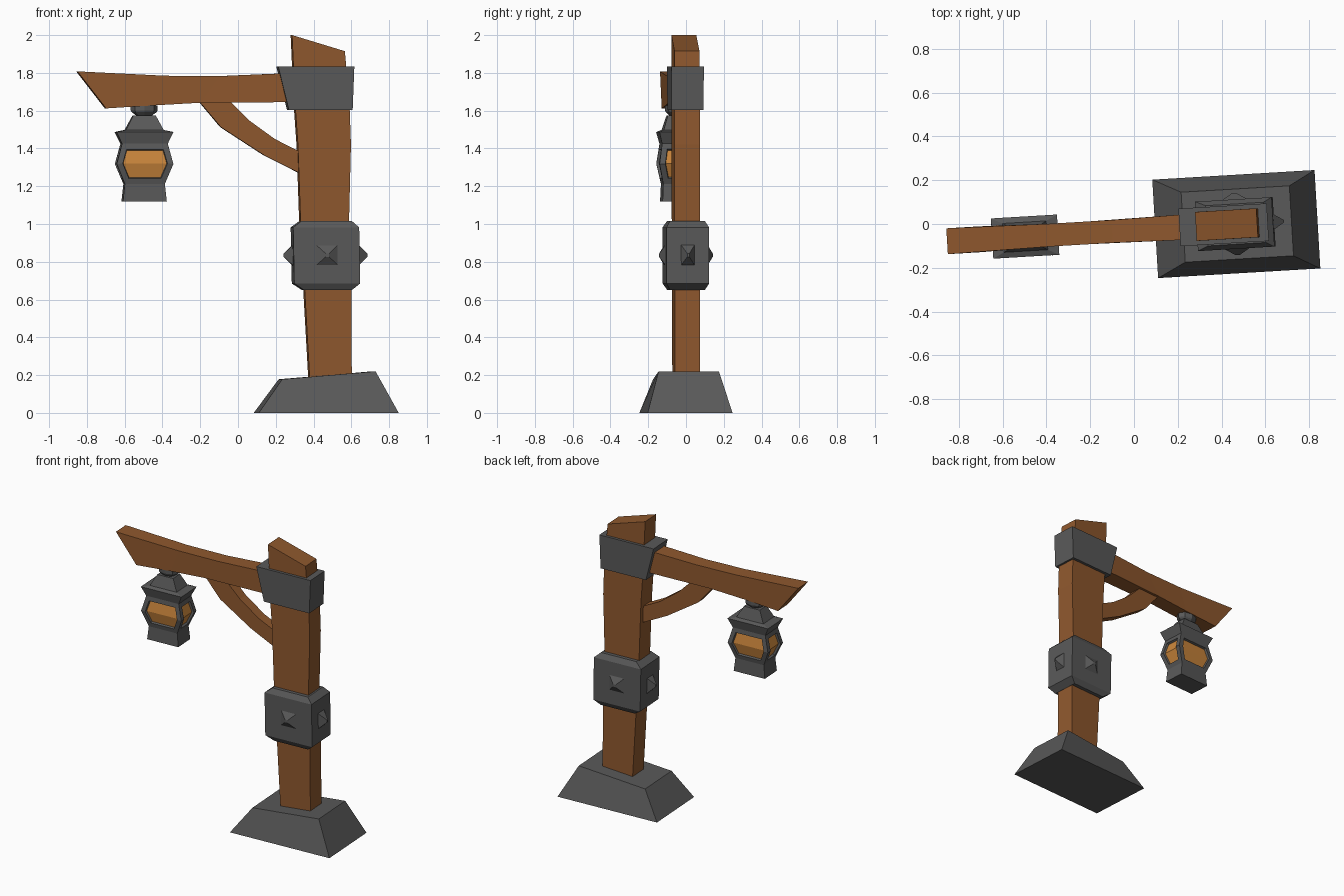
import bpy, bmesh, math
from mathutils import Matrix, Vector

if "Cube" in bpy.data.objects:
    bpy.data.objects.remove(bpy.data.objects["Cube"])

# The whole lamp post is turned slightly about z
PLACE = Matrix.Translation((0, -0.028, 0)) @ Matrix.Rotation(math.radians(3.4), 4, 'Z')


def material(name, rgb):
    m = bpy.data.materials.new(name)
    m.diffuse_color = (*rgb, 1)
    m.use_nodes = True
    m.node_tree.nodes["Principled BSDF"].inputs["Base Color"].default_value = m.diffuse_color
    return m


wood = material("brown_wood", (0.275, 0.098, 0.027))
metal = material("dark_metal", (0.100, 0.100, 0.100))
glass = material("amber_glass", (0.60, 0.24, 0.045))


def loft(name, rings, mat, windows=None):
    """Skin a list of equal-sized vertex rings and cap both ends."""
    bm = bmesh.new()
    rows = [[bm.verts.new(p) for p in ring] for ring in rings]
    n = len(rows[0])
    for a, b in zip(rows, rows[1:]):
        for i in range(n):
            j = (i + 1) % n
            bm.faces.new((a[i], a[j], b[j], b[i]))
    bm.faces.new(rows[0])
    bm.faces.new(rows[-1])
    bmesh.ops.recalc_face_normals(bm, faces=bm.faces)
    if windows:
        windows(bm)
    me = bpy.data.meshes.new(name)
    bm.to_mesh(me)
    bm.free()
    me.materials.append(mat)
    ob = bpy.data.objects.new(name, me)
    ob.matrix_world = PLACE
    bpy.context.collection.objects.link(ob)
    return ob


def strip(name, sections, mat, windows=None):
    """Sections are (x1, z1, x2, z2, half depth in y)."""
    rings = [[(x1, -h, z1), (x2, -h, z2), (x2, h, z2), (x1, h, z1)]
             for x1, z1, x2, z2, h in sections]
    return loft(name, rings, mat, windows)


# Stone-like foot
strip("base", [(0.097, 0, 0.839, 0, 0.225), (0.225, 0.178, 0.72, 0.22, 0.16)], metal)

# Leaning post with slanted top
strip("post", [(0.38, 0.12, 0.60, 0.12, 0.067), (0.35, 0.65, 0.597, 0.65, 0.067),
               (0.328, 1.02, 0.585, 1.02, 0.067), (0.314, 1.42, 0.595, 1.42, 0.067),
               (0.30, 1.62, 0.588, 1.62, 0.067), (0.283, 2.0, 0.563, 1.915, 0.066)], wood)

# Crossbeam
strip("crossbeam", [(-0.855, 1.808, -0.703, 1.612, 0.059), (-0.39, 1.785, -0.45, 1.628, 0.052),
                    (-0.10, 1.783, -0.20, 1.642, 0.052), (0.23, 1.797, 0.25, 1.645, 0.058),
                    (0.40, 1.80, 0.40, 1.645, 0.058)], wood)

# Curved brace
strip("brace", [(-0.23, 1.675, -0.07, 1.675, 0.036), (-0.20, 1.64, -0.035, 1.64, 0.036),
                (-0.093, 1.513, 0.055, 1.55, 0.036),
                (0.135, 1.365, 0.193, 1.45, 0.036), (0.34, 1.262, 0.34, 1.376, 0.036)], wood)

# Metal collars
strip("upper_collar", [(0.265, 1.603, 0.603, 1.603, 0.086),
                       (0.208, 1.835, 0.612, 1.835, 0.086)], metal)
strip("middle_collar", [(0.345, 0.65, 0.598, 0.65, 0.092), (0.292, 0.685, 0.641, 0.685, 0.113),
                        (0.286, 0.982, 0.636, 0.982, 0.113), (0.333, 1.017, 0.597, 1.017, 0.092)], metal)

# Pyramid studs on the four sides of the middle collar
for name, centre, out, across, width, height in (
        ("front_stud", (0.466, -0.11, 0.835), (0, -1, 0), (1, 0, 0), 0.06, 0.032),
        ("back_stud", (0.466, 0.11, 0.835), (0, 1, 0), (1, 0, 0), 0.06, 0.032),
        ("left_stud", (0.292, 0, 0.835), (-1, 0, 0), (0, 1, 0), 0.037, 0.05),
        ("right_stud", (0.636, 0, 0.835), (1, 0, 0), (0, 1, 0), 0.037, 0.05)):
    c, o, a, up = Vector(centre), Vector(out), Vector(across), Vector((0, 0, 1))
    loft(name, [[c + o * d + (a * sx * width + up * sz * 0.056) * s
                 for sx, sz in ((-1, -1), (1, -1), (1, 1), (-1, 1))]
                for d, s in ((0, 1), (height, 0.15))], metal)


# Lantern: recessed amber panes in the bulging part of each side
def panes(bm):
    sides = {}
    for f in bm.faces:
        z = f.calc_center_median().z
        if 1.22 < z < 1.42 and abs(f.normal.z) < 0.8:
            n = f.normal
            key = (round(n.x), 0) if abs(n.x) > abs(n.y) else (0, round(n.y))
            sides.setdefault(key, []).append(f)
    for faces in sides.values():
        bmesh.ops.inset_region(bm, faces=faces, thickness=0.03, depth=0,
                               use_even_offset=True, use_boundary=True)
        bmesh.ops.inset_region(bm, faces=faces, thickness=0.003, depth=-0.014,
                               use_even_offset=True, use_boundary=True)
        for f in faces:
            f.material_index = 1


LX = -0.498
body = [(0.116, 0.073, 1.12), (0.106, 0.069, 1.212), (0.150, 0.091, 1.318), (0.121, 0.076, 1.425),
        (0.151, 0.092, 1.487), (0.100, 0.066, 1.498), (0.059, 0.042, 1.575)]
lantern = strip("lantern", [(LX - w, z, LX + w, z, h) for w, h, z in body], metal, panes)
lantern.data.materials.append(glass)

# Knob hanging the lantern from the beam
loft("hanger_knob", [[(LX + r * math.cos(i * math.pi / 4), 0.75 * r * math.sin(i * math.pi / 4), z)
                      for i in range(8)]
                     for r, z in ((0.036, 1.57), (0.066, 1.592), (0.071, 1.60), (0.071, 1.628))], metal)
